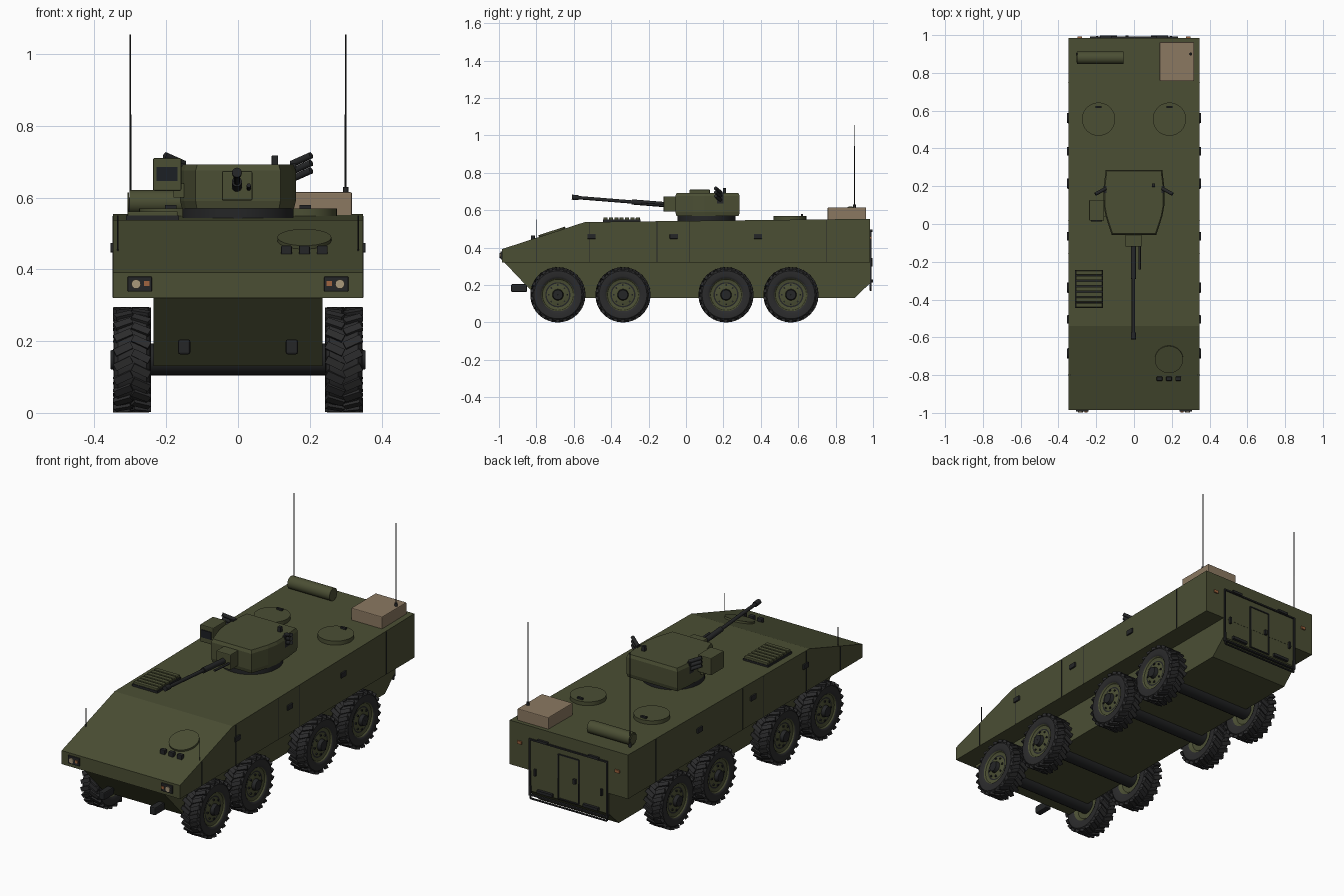
import bpy, bmesh, math
from mathutils import Matrix, Vector

if "Cube" in bpy.data.objects:
    bpy.data.objects.remove(bpy.data.objects["Cube"])


def material(name, rgb):
    m = bpy.data.materials.new(name)
    m.use_nodes = True
    col = (*rgb, 1)
    m.diffuse_color = col
    m.node_tree.nodes["Principled BSDF"].inputs["Base Color"].default_value = col
    return m


OLIVE = material("olive paint", (0.07, 0.077, 0.034))
RUBBER = material("tyre rubber", (0.024, 0.024, 0.025))
METAL = material("dark metal", (0.018, 0.019, 0.02))
TAN = material("tan canvas", (0.26, 0.19, 0.12))
LAMP = material("lamp glass", (0.4, 0.32, 0.2))
AMBER = material("amber lens", (0.35, 0.13, 0.05))
GLASS = material("dark glass", (0.012, 0.014, 0.018))


def finish(name, bm, *mats, angle=None):
    bmesh.ops.recalc_face_normals(bm, faces=bm.faces)
    me = bpy.data.meshes.new(name)
    bm.to_mesh(me)
    bm.free()
    for m in mats:
        me.materials.append(m)
    if angle:
        me.shade_smooth()
        me.set_sharp_from_angle(angle=math.radians(angle))
    ob = bpy.data.objects.new(name, me)
    bpy.context.scene.collection.objects.link(ob)
    return ob


def box(name, lo, hi, mat, bevel=0):
    lo, hi = Vector(lo), Vector(hi)
    bm = bmesh.new()
    bmesh.ops.create_cube(bm, size=1, matrix=Matrix.Translation((lo + hi) / 2) @ Matrix.Diagonal((*(hi - lo), 1)))
    ob = finish(name, bm, mat)
    if bevel:
        mod = ob.modifiers.new("edge", 'BEVEL')
        mod.width, mod.segments = bevel, 2
    return ob


def rod(name, a, b, r, mat, segs=16, r2=None):
    a, b = Vector(a), Vector(b)
    d = b - a
    bm = bmesh.new()
    bmesh.ops.create_cone(bm, cap_ends=True, segments=segs, radius1=r, radius2=r if r2 is None else r2, depth=d.length,
                          matrix=Matrix.Translation((a + b) / 2) @ d.to_track_quat('Z', 'Y').to_matrix().to_4x4())
    return finish(name, bm, mat, angle=35)


def loft(name, rings, mat, angle=None):
    bm = bmesh.new()
    loops = [[bm.verts.new(p) for p in ring] for ring in rings]
    n = len(loops[0])
    for a, b in zip(loops, loops[1:]):
        for i in range(n):
            bm.faces.new((a[i], a[(i + 1) % n], b[(i + 1) % n], b[i]))
    bm.faces.new(loops[0])
    bm.faces.new(loops[-1])
    return finish(name, bm, mat, angle=angle)


def side_prism(name, profile, half, mat):
    return loft(name, [[(x, y, z) for y, z in profile] for x in (-half, half)], mat)


# Hull: wide upper body over a narrow lower tub
side_prism("upper_hull", [(-.985, .32), (-.985, .392), (-.54, .537), (.985, .554), (.985, .32)], .348, OLIVE)
side_prism("lower_hull", [(-.975, .325), (-.79, .13), (.9, .13), (.984, .21), (.984, .325)], .235, OLIVE)


def glacis(y):
    return .392 + (y + .985) * (.145 / .445)


def roof(y):
    return .537 + (y + .54) * .0111


for s in (1, -1):
    side = "left" if s > 0 else "right"

    def sbox(name, x0, x1, y0, y1, z0, z1, mat, bevel=0):
        xs = sorted((s * x0, s * x1))
        return box(f"{side}_{name}", (xs[0], y0, z0), (xs[1], y1, z1), mat, bevel)

    # Side panel seams, grab handles and marker rods
    for y in (-.8, -.515, -.155, .02, .75):
        top = glacis(y) if y < -.54 else roof(y)
        sbox("panel_seam", .34, .3495, y - .002, y + .002, .322, top - .003, METAL)
    for y in (-.505, -.065, .385):
        sbox("side_handle", .34, .356, y - .022, y + .022, .447, .474, METAL, .003)
    rod(f"{side}_marker_rod", (s * .335, -.8, .44), (s * .335, -.8, .55), .002, METAL, 8)

    # Headlights, tow hooks and tail lights
    sbox("headlight_housing", .24, .308, -.993, -.98, .338, .38, METAL, .003)
    rod(f"{side}_headlight", (s * .284, -.985, .359), (s * .284, -.998, .359), .013, LAMP, 20)
    sbox("turn_signal", .246, .262, -.997, -.985, .353, .367, AMBER)
    sbox("tow_hook", .133, .167, -.935, -.85, .163, .205, METAL, .006)
    sbox("tail_light", .275, .3, .98, .992, .445, .46, AMBER)
    sbox("ramp_hinge", .12, .18, .98, .997, .485, .498, METAL)
    sbox("ramp_step", .09, .18, .98, .999, .215, .23, METAL)
    sbox("ramp_latch", .19, .2, .98, .996, .3, .335, METAL)

    # Ramp outline and the tow rail beneath it
    sbox("ramp_frame_side", .224, .232, .98, .992, .19, .49, METAL)
    rod(f"{side}_rail_strut", (s * .225, .987, .24), (s * .225, .987, .172), .005, METAL, 8)

    # Antennas
    rod(f"{side}_antenna_base", (s * .3, .9, .55), (s * .3, .9, .63 if s > 0 else .6), .008, METAL)
    rod(f"{side}_antenna", (s * .3, .9, .56), (s * .3, .9, 1.055), .003, METAL, 8, .002)

    # Round roof hatches
    hx = .1875 * s
    rod(f"{side}_rear_hatch", (hx, .555, .545), (hx, .555, .57), .088, OLIVE, 40)
    sbox("rear_hatch_handle", .172, .203, .614, .626, .565, .579, METAL)

    # Smoke dischargers
    sbox("discharger_bracket", .145, .162, .165, .2, .635, .695, METAL)
    for i in range(3):
        z = .652 + i * .021
        rod(f"{side}_smoke_tube", (s * .15, .188, z), (s * .204, .158, z + .024), .0095, METAL, 14)

# Rear ramp and door
for z in (.192, .486):
    box("ramp_frame_bar", (-.232, .98, z - .004), (.232, .992, z + .004), METAL)
rod("tow_rail", (-.225, .987, .172), (.225, .987, .172), .005, METAL, 8)
for x in (-.06, .06):
    box("door_edge", (x - .003, .98, .215), (x + .003, .99, .45), METAL)
for z in (.215, .45):
    box("door_edge", (-.06, .98, z - .003), (.06, .99, z + .003), METAL)
box("door_handle", (-.045, .98, .32), (-.03, .998, .345), METAL)

# Driver hatch on the sloped nose with three periscopes
up = Vector((0, -.145, .445)).normalized()
c = Vector((.185, -.715, glacis(-.715)))
rod("driver_hatch", c - up * .01, c + up * .01, .075, OLIVE, 40)
for x in (.135, .185, .235):
    box("driver_periscope", (x - .015, -.83, .44), (x + .015, -.808, .466), METAL, .003)

# Engine grille
box("grille_base", (-.312, -.444, .53), (-.164, -.244, .55), METAL)
for i in range(7):
    y = -.43 + i * .0287
    box("grille_slat", (-.308, y - .011, .54), (-.168, y + .011, .562), OLIVE, .003)

# Roof stowage
box("stowage_box", (.136, .757, .545), (.318, .963, .615), TAN, .004)
rod("bed_roll", (-.303, .88, .588), (-.055, .88, .588), .033, OLIVE, 28)
for x in (-.308, -.303):
    rod("bed_roll_end", (x, .88, .588), (x + .004, .88, .588), .026, OLIVE, 28)

# Turret: faceted plan tapering slightly at the roof
rod("turret_ring", (0, .11, .54), (0, .11, .577), .155, METAL, 48)
plan = [(-.15, .287), (.15, .287), (.16, .2), (.161, .1), (.15, .04),
        (.118, -.057), (-.118, -.057), (-.15, .04), (-.161, .1), (-.16, .2)]
loft("turret", [[(x * k, .115 + (y - .115) * k, z) for x, y in plan]
                for k, z in ((.97, .57), (1, .59), (1, .676), (.96, .692))], OLIVE)
box("commander_periscope", (.094, .197, .685), (.112, .215, .718), METAL, .002)

# Gun
box("mantlet", (-.045, -.12, .592), (.04, -.04, .674), OLIVE, .004)
start, end = Vector((-.003, -.11, .63)), Vector((-.003, -.61, .67))


def along(t):
    return start.lerp(end, t)


rod("gun_sleeve", along(0), along(.36), .014, METAL, 20)
rod("gun_barrel", along(.3), along(1), .009, METAL, 20)
rod("muzzle_brake", along(.93), along(1), .0135, METAL, 20)
rod("coaxial_gun", (.03, -.1, .624), (.03, -.24, .634), .006, METAL, 12)

# Sight box beside the turret
box("sight_box", (-.237, .018, .619), (-.158, .128, .71), OLIVE, .004)
box("sight_window", (-.227, .014, .646), (-.169, .022, .686), GLASS)
box("sight_mount", (-.18, .04, .6), (-.14, .11, .64), OLIVE)


# Wheel: lathed tyre, dished rim, hub and chevron tread
def wheel_mesh():
    bm = bmesh.new()
    prof = [(-.03, .001, 1), (-.03, .07, 1), (-.045, .085, 0), (-.052, .1, 0), (-.05, .128, 0), (-.04, .139, 0),
            (.04, .139, 0), (.05, .128, 0), (.052, .1, 0), (.047, .088, 1), (.04, .083, 1), (.036, .067, 2),
            (.036, .06, 1), (.042, .045, 1), (.042, .03, 2), (.061, .026, 2), (.061, .001, 2)]
    n = 40
    rings = [[bm.verts.new((x, r * math.cos(math.tau * i / n), r * math.sin(math.tau * i / n)))
              for i in range(n)] for x, r, _ in prof]
    for (a, b), p in zip(zip(rings, rings[1:]), prof):
        for i in range(n):
            j = (i + 1) % n
            bm.faces.new((a[i], a[j], b[j], b[i])).material_index = p[2]

    def block(angle, pos, size, yaw, mat):
        m = (Matrix.Rotation(angle, 4, 'X') @ Matrix.Translation(pos)
             @ Matrix.Rotation(yaw, 4, 'Z') @ Matrix.Diagonal((*size, 1)))
        for v in bmesh.ops.create_cube(bm, size=1, matrix=m)["verts"]:
            for f in v.link_faces:
                f.material_index = mat

    lugs = 22
    for i in range(lugs):
        for s in (-1, 1):
            block(math.tau * (i + s * .25) / lugs, (s * .025, 0, .1395), (.052, .021, .014), s * .45, 0)
    for i in range(8):
        block(math.tau * i / 8, (.041, 0, .05), (.01, .008, .008), 0, 2)
    ob = finish("wheel", bm, RUBBER, OLIVE, METAL, angle=32)
    me = ob.data
    bpy.data.objects.remove(ob)
    return me


wheel = wheel_mesh()
for axle, y in enumerate((-.685, -.337, .214, .561), 1):
    rod(f"axle_{axle}", (-.27, y, .149), (.27, y, .149), .045, METAL, 20)
    for s, side in ((1, "left"), (-1, "right")):
        ob = bpy.data.objects.new(f"{side}_wheel_{axle}", wheel)
        ob.location = (s * .295, y, .148)
        ob.rotation_euler.z = 0 if s > 0 else math.pi
        bpy.context.scene.collection.objects.link(ob)
